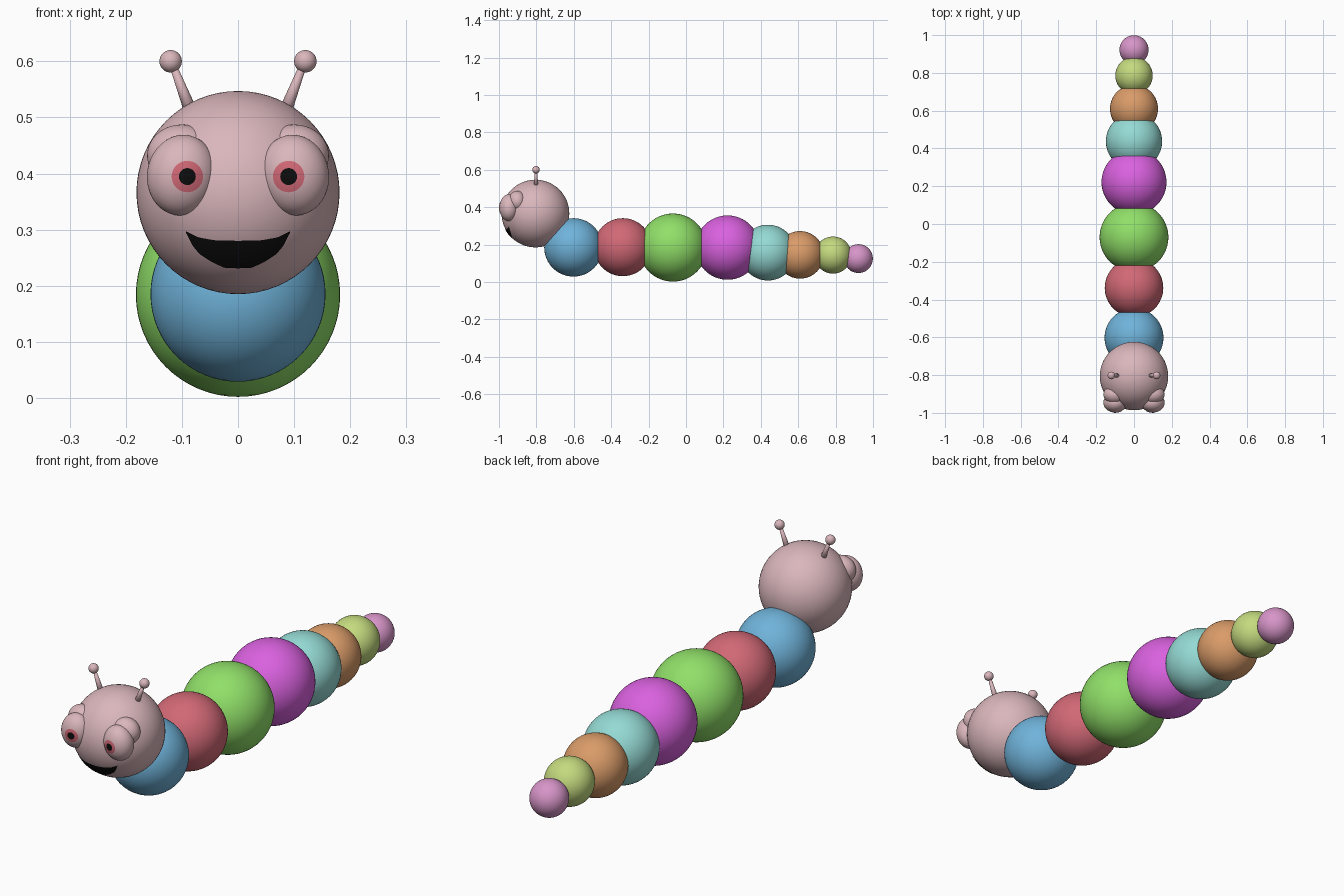
import bpy, bmesh, math
from mathutils import Matrix, Vector

if "Cube" in bpy.data.objects:
    bpy.data.objects.remove(bpy.data.objects["Cube"])


def material(name, rgb):
    m = bpy.data.materials.new(name)
    m.diffuse_color = (*rgb, 1)
    m.use_nodes = True
    m.node_tree.nodes["Principled BSDF"].inputs["Base Color"].default_value = m.diffuse_color
    return m


SKIN = material("dusty pink", (0.70, 0.47, 0.50))
BLUE = material("blue", (0.16, 0.45, 0.70))
RED = material("rose red", (0.64, 0.14, 0.18))
GREEN = material("green", (0.28, 0.74, 0.14))
PURPLE = material("purple", (0.70, 0.12, 0.74))
TEAL = material("teal", (0.30, 0.70, 0.66))
ORANGE = material("orange", (0.70, 0.33, 0.14))
LIME = material("lime", (0.55, 0.70, 0.21))
PINK = material("orchid pink", (0.68, 0.30, 0.58))
BLACK = material("black", (0.004, 0.004, 0.004))


def finish(name, bm, *mats):
    for f in bm.faces:
        f.smooth = True
    me = bpy.data.meshes.new(name)
    bm.to_mesh(me)
    bm.free()
    for m in mats:
        me.materials.append(m)
    ob = bpy.data.objects.new(name, me)
    bpy.context.collection.objects.link(ob)
    return ob


def ellipsoid(name, matrix, mat, seg=64):
    bm = bmesh.new()
    bmesh.ops.create_uvsphere(bm, u_segments=seg, v_segments=seg // 2, radius=1)
    bm.transform(matrix)
    return finish(name, bm, mat)


def placed(loc, radii, tilt=0.0):
    return (Matrix.Translation(loc) @ Matrix.Rotation(tilt, 4, 'Y')
            @ Matrix.Diagonal((*radii, 1)))


# Body segments, front to back: name, y, z, radius, colour
for name, y, z, r, mat in [
        ("body_1", -0.602, 0.185, 0.156, BLUE),
        ("body_2", -0.338, 0.186, 0.155, RED),
        ("body_3", -0.070, 0.184, 0.182, GREEN),
        ("body_4", 0.222, 0.184, 0.172, PURPLE),
        ("body_5", 0.438, 0.157, 0.149, TEAL),
        ("body_6", 0.610, 0.145, 0.127, ORANGE),
        ("body_7", 0.786, 0.144, 0.099, LIME),
        ("tail", 0.922, 0.125, 0.077, PINK)]:
    ellipsoid(name, placed((0, y, z), (r, r, r)), mat)

# Head
HEAD, HR = Vector((0, -0.805, 0.366)), 0.181
ellipsoid("head", placed(HEAD, (HR, HR, HR)), SKIN)

EYE_R = (0.062, 0.052, 0.072)
for s, side in ((-1, "right"), (1, "left")):
    # Antenna: tapered stem and ball
    a, b = Vector((s * 0.080, -0.802, 0.500)), Vector((s * 0.118, -0.802, 0.598))
    bm = bmesh.new()
    bmesh.ops.create_cone(bm, cap_ends=True, segments=24, radius1=0.0125,
                          radius2=0.006, depth=(b - a).length)
    bm.transform(Matrix.Translation((a + b) / 2)
                 @ (b - a).to_track_quat('Z', 'Y').to_matrix().to_4x4())
    finish(side + "_antenna_stem", bm, SKIN)
    ellipsoid(side + "_antenna_ball", placed((s * 0.12, -0.802, 0.600), (0.02,) * 3), SKIN, 32)

    # Bulging eye and the lid fold above it
    centre, tilt = Vector((s * 0.1, -0.946, 0.397)), -s * 0.15
    ellipsoid(side + "_eye", placed(centre, EYE_R, tilt), SKIN)
    ellipsoid(side + "_eyelid", placed((s * 0.098, -0.902, 0.430), (0.064, 0.050, 0.057), tilt), SKIN)

    # Iris and pupil: thin disc wrapped over the eye
    bm = bmesh.new()
    n, radii = 40, (0.001, 0.0075, 0.0150, 0.0215, 0.028)
    rings = []
    for r in radii:
        ring = []
        for i in range(n):
            t = 2 * math.pi * i / n
            x, z = -s * 0.010 + r * math.cos(t), r * math.sin(t) - 0.001
            y = -EYE_R[1] * math.sqrt(1 - (x / EYE_R[0])**2 - (z / EYE_R[2])**2) - 0.0015
            ring.append(bm.verts.new((x, y, z)))
        rings.append(ring)
    bm.faces.new(rings[0]).material_index = 1
    for k in range(len(radii) - 1):
        for i in range(n):
            j = (i + 1) % n
            f = bm.faces.new((rings[k][i], rings[k][j], rings[k + 1][j], rings[k + 1][i]))
            f.material_index = 1 if k < 2 else 0
    bm.transform(Matrix.Translation(centre) @ Matrix.Rotation(tilt, 4, 'Y'))
    bmesh.ops.recalc_face_normals(bm, faces=bm.faces)
    if sum(f.normal.y for f in bm.faces) > 0:
        bmesh.ops.reverse_faces(bm, faces=bm.faces)
    finish(side + "_iris", bm, RED, BLACK)


# Mouth: grin outline wrapped over the head
def lerp(points, x):
    for (x0, z0), (x1, z1) in zip(points, points[1:]):
        if x <= x1:
            return z0 + (z1 - z0) * (x - x0) / (x1 - x0)
    return points[-1][1]


upper = [(0, 0.280), (0.042, 0.281), (0.070, 0.286), (0.093, 0.297)]
lower = [(0, 0.231), (0.025, 0.232), (0.048, 0.243), (0.068, 0.256), (0.080, 0.270), (0.093, 0.295)]
bm = bmesh.new()
cols, rows = 48, 6
grid = []
for i in range(cols + 1):
    x = -0.093 + 0.186 * i / cols
    top, low = lerp(upper, abs(x)), lerp(lower, abs(x))
    col = []
    for j in range(rows + 1):
        z = low + (top - low) * j / rows
        d = HR + 0.002
        col.append(bm.verts.new((x, HEAD.y - math.sqrt(d * d - x * x - (z - HEAD.z)**2), z)))
    grid.append(col)
for i in range(cols):
    for j in range(rows):
        bm.faces.new((grid[i][j], grid[i + 1][j], grid[i + 1][j + 1], grid[i][j + 1]))
finish("mouth", bm, BLACK)
